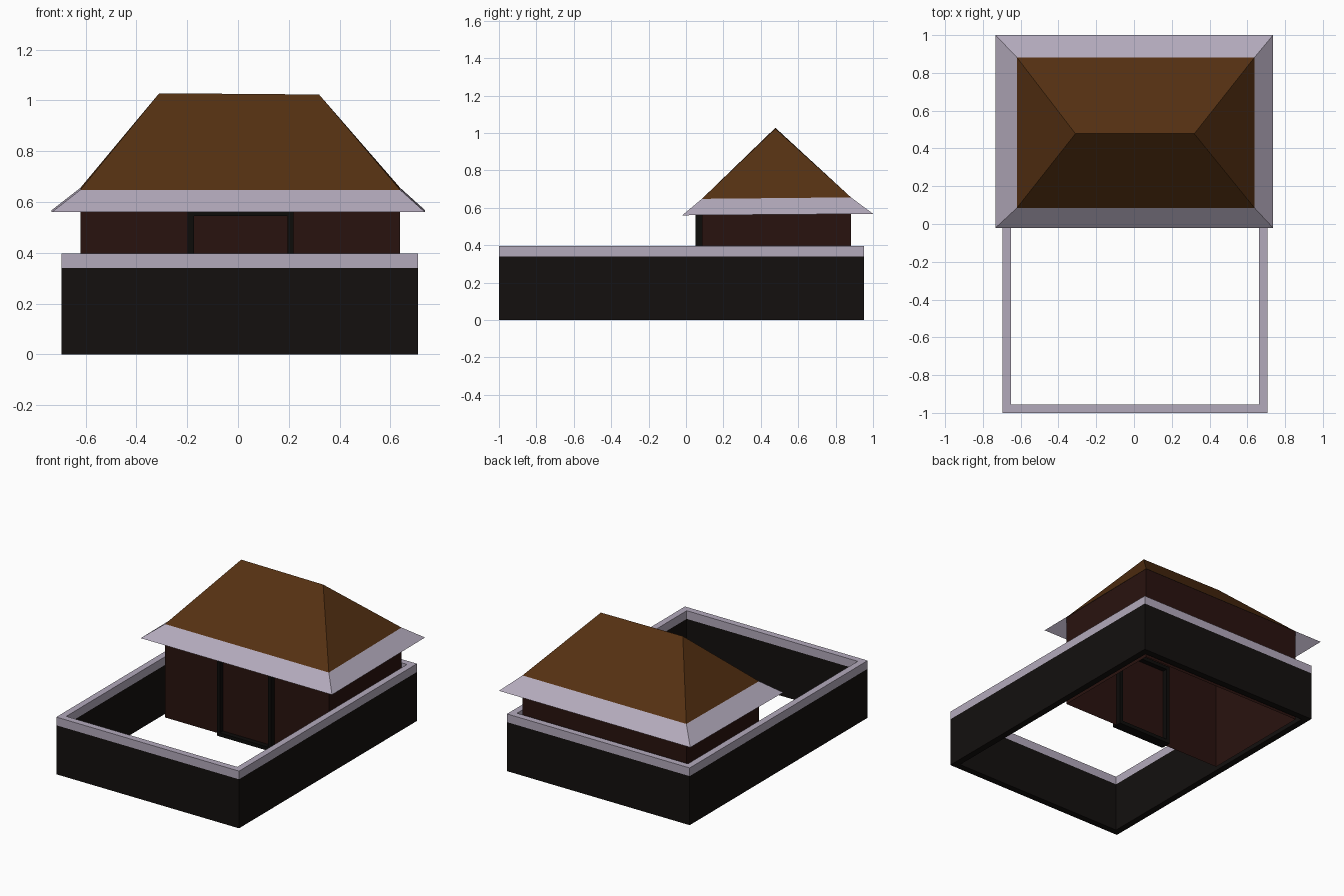
import bpy, bmesh

if "Cube" in bpy.data.objects:
    bpy.data.objects.remove(bpy.data.objects["Cube"])


def material(name, rgb):
    m = bpy.data.materials.new(name)
    m.diffuse_color = (*rgb, 1)
    m.use_nodes = True
    m.node_tree.nodes["Principled BSDF"].inputs["Base Color"].default_value = m.diffuse_color
    return m


STONE = material("dark_stone", (0.0065, 0.005, 0.0045))
TRIM = material("pale_trim", (0.45, 0.40, 0.50))
WOOD = material("red_wood", (0.022, 0.006, 0.0045))
THATCH = material("brown_roof", (0.09, 0.030, 0.006))
FRAME = material("door_timber", (0.004, 0.0035, 0.003))


def finish(name, bm, mat):
    me = bpy.data.meshes.new(name)
    bm.to_mesh(me)
    bm.free()
    ob = bpy.data.objects.new(name, me)
    ob.data.materials.append(mat)
    bpy.context.collection.objects.link(ob)
    return ob


def rect(bm, x0, x1, y0, y1, z0, z1=None):
    """Rectangle of vertices; z0 is the front height, z1 the back height."""
    z1 = z0 if z1 is None else z1
    return [bm.verts.new(p) for p in
            ((x0, y0, z0), (x1, y0, z0), (x1, y1, z1), (x0, y1, z1))]


def bridge(bm, a, b):
    for i in range(4):
        j = (i + 1) % 4
        bm.faces.new((a[i], a[j], b[j], b[i]))


def box(name, x0, x1, y0, y1, z0, z1, mat):
    bm = bmesh.new()
    a, b = rect(bm, x0, x1, y0, y1, z0), rect(bm, x0, x1, y0, y1, z1)
    bridge(bm, a, b)
    bm.faces.new(a[::-1])
    bm.faces.new(b)
    return finish(name, bm, mat)


def ring(name, x0, x1, y0, y1, z0, z1, t, mat):
    """Rectangular hollow wall of thickness t."""
    bm = bmesh.new()
    loops = [rect(bm, x0 + d, x1 - d, y0 + d, y1 - d, z)
             for d, z in ((0, z0), (0, z1), (t, z1), (t, z0))]
    for k in range(4):
        bridge(bm, loops[k], loops[(k + 1) % 4])
    return finish(name, bm, mat)


# Courtyard wall and its pale coping
WALL = (-0.695, 0.708, -1.0, 0.952)
ring("courtyard_wall", *WALL, 0, 0.34, 0.045, STONE)
ring("wall_coping", *WALL, 0.34, 0.397, 0.045, TRIM)

# House walls, open underneath
HX0, HX1, HY0, HY1 = -0.62, 0.638, 0.085, 0.882
bm = bmesh.new()
bridge(bm, rect(bm, HX0, HX1, HY0, HY1, 0), rect(bm, HX0, HX1, HY0, HY1, 0.646, 0.656))
finish("house_walls", bm, WOOD)

# Door frame straddling the front wall
FY = (0.05, 0.12)
box("left_door_post", -0.198, -0.174, *FY, 0, 0.57, FRAME)
box("right_door_post", 0.195, 0.219, *FY, 0, 0.57, FRAME)
box("door_sill", -0.174, 0.195, *FY, 0, 0.025, FRAME)
box("door_lintel", -0.174, 0.195, *FY, 0.545, 0.57, FRAME)

# Flared eave skirt
bm = bmesh.new()
bridge(bm, rect(bm, -0.733, 0.736, -0.02, 1.0, 0.56, 0.568),
       rect(bm, HX0, HX1, HY0, HY1, 0.648, 0.656))
finish("eaves", bm, TRIM)

# Hipped roof
bm = bmesh.new()
a, b, c, d = rect(bm, HX0, HX1, HY0, HY1, 0.648, 0.656)
l = bm.verts.new((-0.31, 0.478, 1.028))
r = bm.verts.new((0.319, 0.478, 1.023))
for f in ((a, b, r, l), (b, c, r), (c, d, l, r), (d, a, l)):
    bm.faces.new(f)
finish("hipped_roof", bm, THATCH)
